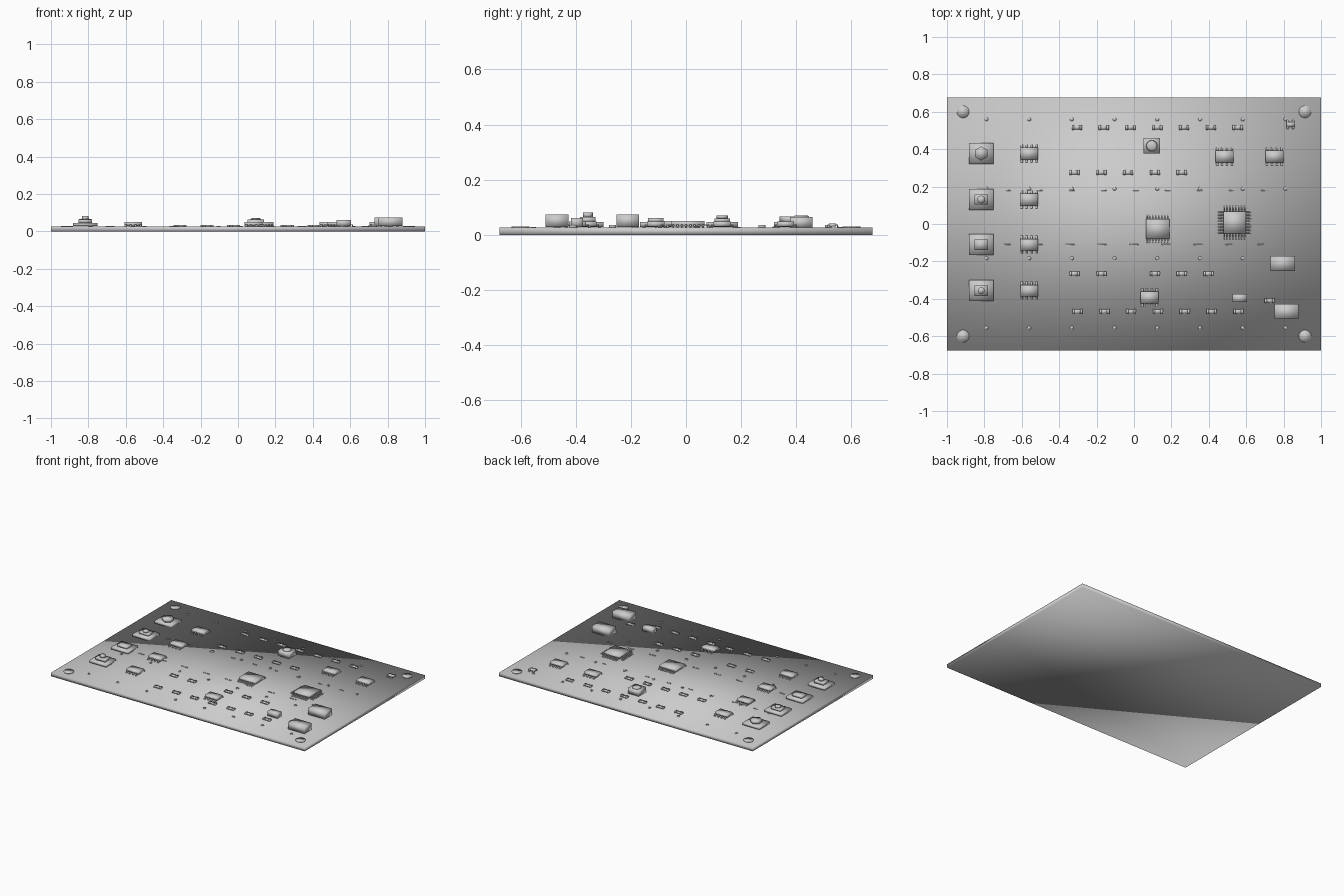
import bpy, bmesh, math
from mathutils import Matrix, Vector

cube = bpy.data.objects.get("Cube")
if cube:
    bpy.data.objects.remove(cube)

grey = bpy.data.materials.new("plain grey")
grey.use_nodes = True
grey.diffuse_color = (0.6, 0.6, 0.6, 1)
grey.node_tree.nodes["Principled BSDF"].inputs["Base Color"].default_value = (0.6, 0.6, 0.6, 1)

TOP = 0.026  # upper surface of the board


def box(bm, x, y, hx, hy, z0, z1, turn=0):
    m = (Matrix.Translation((x, y, (z0 + z1) / 2)) @ Matrix.Rotation(turn, 4, "Z")
         @ Matrix.Diagonal((2 * hx, 2 * hy, z1 - z0, 1)))
    bmesh.ops.create_cube(bm, size=1, matrix=m)


def disc(bm, x, y, r, z0, z1, sides=16, r2=None):
    bmesh.ops.create_cone(bm, cap_ends=True, segments=sides, radius1=r,
                          radius2=r if r2 is None else r2, depth=z1 - z0,
                          matrix=Matrix.Translation((x, y, (z0 + z1) / 2)))


def finish(bm, name):
    mesh = bpy.data.meshes.new(name)
    bm.to_mesh(mesh)
    bm.free()
    mesh.materials.append(grey)
    mesh.polygons.foreach_set("use_smooth", [True] * len(mesh.polygons))
    obj = bpy.data.objects.new(name, mesh)
    bpy.context.collection.objects.link(obj)


def pin_row(bm, x, y, reach, out, count, pitch, turn):
    """Bent legs along one side of a chip: shoulder, then a foot on the board."""
    rot = Matrix.Rotation(turn, 3, "Z")
    for i in range(count):
        side = (i - (count - 1) / 2) * pitch
        for a, b, z0, z1 in ((reach - 0.004, reach + out * 0.5, TOP + 0.008, TOP + 0.012),
                             (reach + out * 0.35, reach + out * 0.6, TOP, TOP + 0.012),
                             (reach + out * 0.4, reach + out, TOP, TOP + 0.004)):
            p = rot @ Vector((side, (a + b) / 2, 0))
            box(bm, x + p.x, y + p.y, pitch * 0.22, (b - a) / 2, z0, z1, turn)


def chip(name, x, y, hx, hy, top, out, count, pitch, four_sided=False):
    bm = bmesh.new()
    box(bm, x, y, hx, hy, TOP + 0.004, top)
    for k in range(4):
        if k % 2 == 0 or four_sided:
            pin_row(bm, x, y, hx if k % 2 else hy, out, count, pitch, k * math.pi / 2)
    finish(bm, name)


# Board
bm = bmesh.new()
box(bm, 0, 0, 1, 0.677, 0, TOP)
finish(bm, "board")

# Corner mounting pads
bm = bmesh.new()
for x in (-0.914, 0.914):
    for y in (-0.6, 0.6):
        disc(bm, x, y, 0.033, TOP, TOP + 0.004, 24)
finish(bm, "mounting_pads")

# Grid of small plated holes
bm = bmesh.new()
for i in range(8):
    for j in range(4):
        disc(bm, -0.789 + 0.2284 * i, -0.555 + 0.3715 * j, 0.01, TOP, TOP + 0.002, 12)
finish(bm, "via_pads")

# Two rows of short copper traces
bm = bmesh.new()
for i in range(9):
    x = -0.685 + 0.171 * i
    box(bm, x, -0.11, 0.024, 0.003, TOP, TOP + 0.002)
    box(bm, x + 0.01, 0.179, 0.015, 0.003, TOP, TOP + 0.002)
finish(bm, "copper_traces")

# Rows of small resistors with end caps
bm = bmesh.new()
rows = ((0.516, -0.305, range(7)), (0.275, -0.318, range(5)),
        (-0.266, -0.318, (0, 1, 3, 4, 5)), (-0.468, -0.302, range(7)))
spots = [(x0 + 0.1433 * i, y) for y, x0, steps in rows for i in steps]
for x, y in spots + [(0.725, -0.41)]:
    box(bm, x, y, 0.018, 0.011, TOP, TOP + 0.008)
    for s in (-1, 1):
        box(bm, x + s * 0.021, y, 0.006, 0.0125, TOP, TOP + 0.009)
finish(bm, "resistors")

# Push buttons and the driver chip beside each
for i, y in enumerate((0.377, 0.131, -0.11, -0.356)):
    x = -0.817
    bm = bmesh.new()
    box(bm, x, y, 0.066, 0.057, TOP + 0.003, 0.046)
    if i == 0:
        disc(bm, x, y, 0.038, 0.046, 0.067, 6)
    elif i == 1:
        box(bm, x, y, 0.037, 0.028, 0.046, 0.06)
        disc(bm, x, y, 0.021, 0.06, 0.07)
    elif i == 2:
        box(bm, x, y, 0.037, 0.028, 0.046, 0.061)
    else:
        box(bm, x, y, 0.037, 0.028, 0.046, 0.064)
        disc(bm, x, y, 0.018, 0.064, 0.081)
    finish(bm, f"push_button_{i + 1}")
    chip(f"driver_chip_{i + 1}", -0.561, y, 0.047, 0.031, 0.049, 0.017, 4, 0.026)

# Remaining chips
for i, (x, y) in enumerate(((0.484, 0.361), (0.751, 0.361), (0.083, -0.393))):
    chip(f"small_chip_{i + 1}", x, y, 0.047, 0.031, 0.049, 0.017, 4, 0.026)
chip("memory_chip", 0.126, -0.026, 0.063, 0.053, 0.05, 0.022, 8, 0.016)
chip("processor", 0.538, 0.008, 0.06, 0.06, 0.05, 0.03, 8, 0.0155, True)
chip("transistor", 0.837, 0.532, 0.022, 0.013, 0.041, 0.01, 2, 0.03)

# Square coil with a low round cap
bm = bmesh.new()
box(bm, 0.095, 0.418, 0.043, 0.041, TOP, 0.064)
disc(bm, 0.095, 0.418, 0.03, 0.064, 0.071, 16, 0.022)
finish(bm, "coil")

# Connectors and capacitor block
for name, x, y, hx, hy, top in (("upper_connector", 0.795, -0.211, 0.065, 0.041, 0.074),
                                ("lower_connector", 0.815, -0.468, 0.065, 0.041, 0.074),
                                ("capacitor", 0.565, -0.396, 0.038, 0.022, 0.062)):
    bm = bmesh.new()
    box(bm, x, y, hx, hy, TOP + 0.002, top)
    finish(bm, name)
